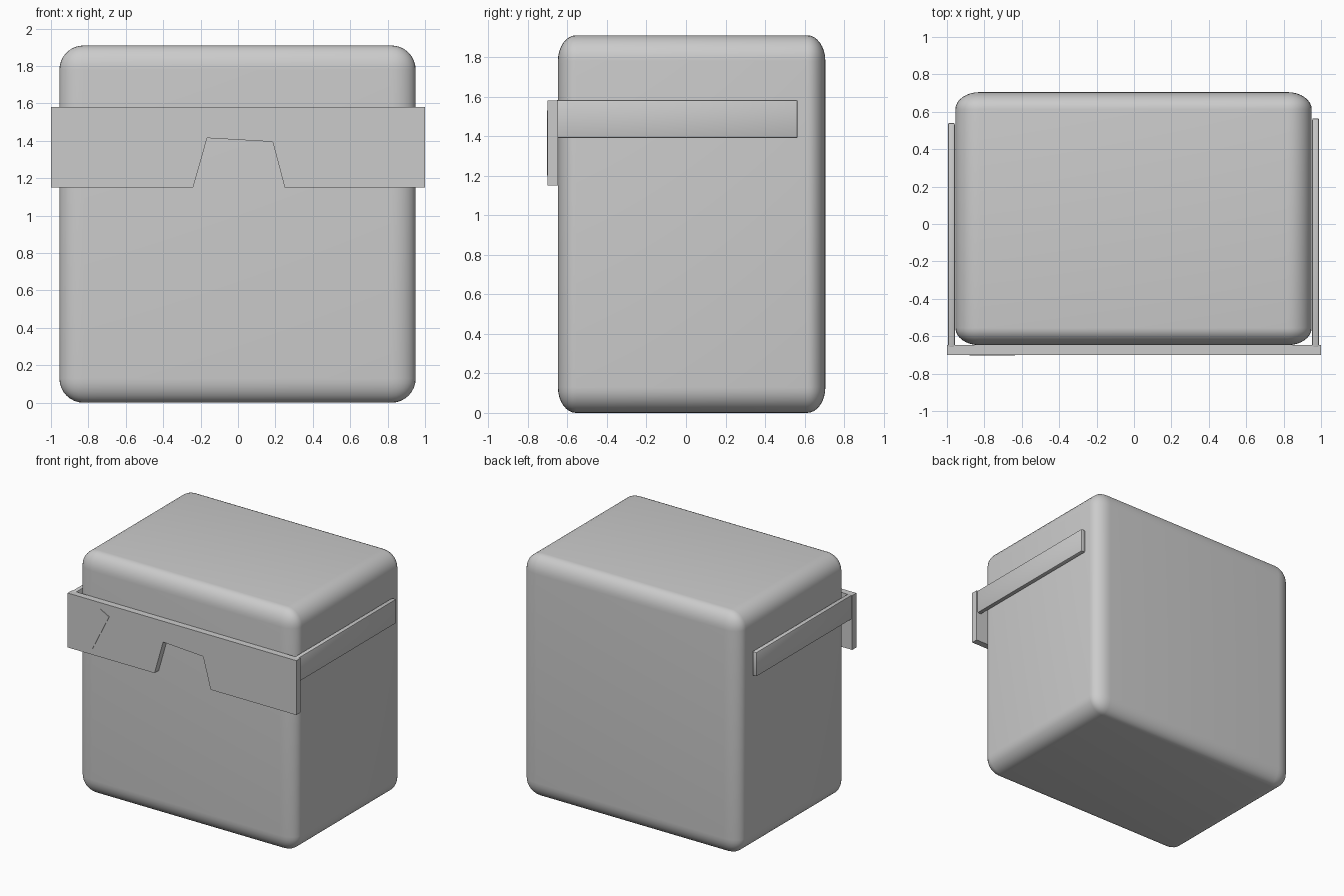
import bpy, bmesh
from mathutils import Vector

if "Cube" in bpy.data.objects:
    bpy.data.objects.remove(bpy.data.objects["Cube"])


def finish(bm, name):
    bmesh.ops.recalc_face_normals(bm, faces=bm.faces)
    me = bpy.data.meshes.new(name)
    bm.to_mesh(me)
    bm.free()
    ob = bpy.data.objects.new(name, me)
    bpy.context.collection.objects.link(ob)
    return ob


def box(name, lo, hi, radius, segments, size=None):
    """Bevelled box; with size, bevel a cube of that size, then stretch it."""
    lo, hi = Vector(lo), Vector(hi)
    dims, mid = hi - lo, (lo + hi) / 2
    start = Vector((size,) * 3) if size else dims
    bm = bmesh.new()
    bmesh.ops.create_cube(bm, size=1)
    bmesh.ops.scale(bm, vec=start, verts=bm.verts)
    bmesh.ops.bevel(bm, geom=bm.edges[:], offset=radius, segments=segments,
                    profile=0.5, affect='EDGES')
    for v in bm.verts:
        v.co = Vector(v.co[i] * dims[i] / start[i] + mid[i] for i in range(3))
    ob = finish(bm, name)
    bpy.ops.object.select_all(action='DESELECT')
    ob.select_set(True)
    bpy.context.view_layer.objects.active = ob
    bpy.ops.object.shade_smooth_by_angle(angle=0.6)
    return ob


def plate(name, profile, y_front, y_back):
    """Front-view outline (x, z) extruded along y."""
    bm = bmesh.new()
    face = bm.faces.new([bm.verts.new((x, y_front, z)) for x, z in profile])
    ext = bmesh.ops.extrude_face_region(bm, geom=[face])
    verts = [g for g in ext['geom'] if isinstance(g, bmesh.types.BMVert)]
    bmesh.ops.translate(bm, vec=(0, y_back - y_front, 0), verts=verts)
    return finish(bm, name)


# Rounded block head, squashed front to back
box("head", (-0.955, -0.648, 0), (0.95, 0.705, 1.91), 0.13, 8, size=1.91)

# Front of the glasses with the nose notch
plate("glasses_front",
      [(-1, 1.15), (-0.24, 1.15), (-0.165, 1.415), (0.185, 1.395),
       (0.25, 1.15), (1, 1.15), (1, 1.58), (-1, 1.58)], -0.70, -0.648)

# Barely raised glare stripe on the left lens
plate("lens_glare",
      [(-0.88, 1.20), (-0.78, 1.20), (-0.635, 1.49), (-0.71, 1.53)],
      -0.704, -0.69)

# Side arms
for side, x0, x1, end in (("left", -0.995, -0.958, 0.54),
                          ("right", 0.953, 0.99, 0.565)):
    box("glasses_arm_" + side, (x0, -0.66, 1.39), (x1, end, 1.582), 0.008, 2)
